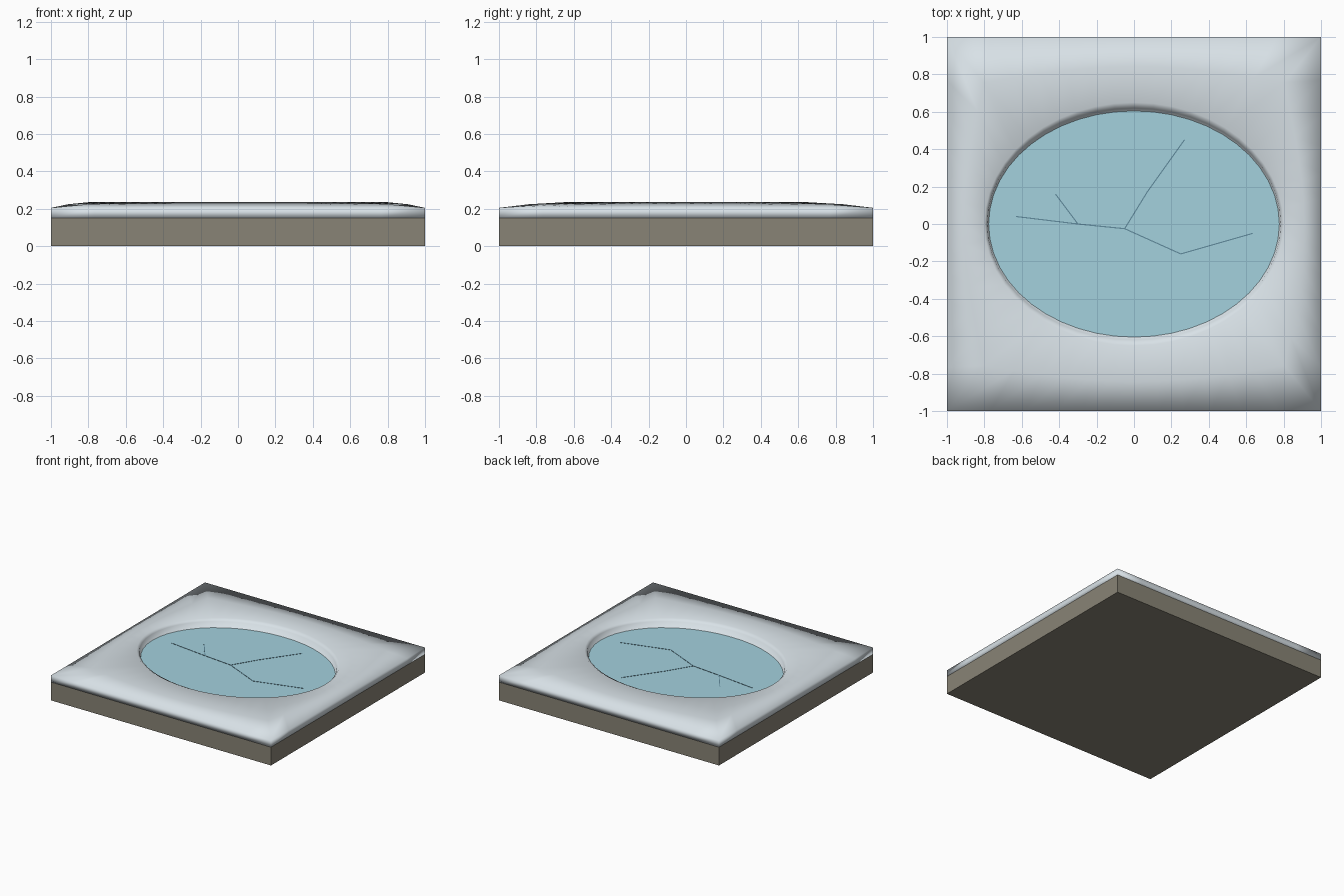
import bpy, bmesh, math
from mathutils import Vector

if "Cube" in bpy.data.objects:
    bpy.data.objects.remove(bpy.data.objects["Cube"])

SEG = 48
ICE_Z = 0.172


def material(name, rgb):
    m = bpy.data.materials.new(name)
    m.diffuse_color = (*rgb, 1)
    m.use_nodes = True
    m.node_tree.nodes["Principled BSDF"].inputs["Base Color"].default_value = m.diffuse_color
    return m


EARTH = material("grey earth", (0.25, 0.23, 0.18))
SNOW = material("snow", (0.82, 0.90, 0.95))
ICE = material("ice blue", (0.37, 0.64, 0.73))
CRACK = material("crack blue", (0.12, 0.26, 0.34))


def finish(name, bm, mat, smooth=False):
    bmesh.ops.recalc_face_normals(bm, faces=bm.faces[:])
    me = bpy.data.meshes.new(name)
    bm.to_mesh(me)
    bm.free()
    me.materials.append(mat)
    for p in me.polygons:
        p.use_smooth = smooth
    ob = bpy.data.objects.new(name, me)
    bpy.context.collection.objects.link(ob)
    return ob


def angles():
    return [2 * math.pi * i / SEG for i in range(SEG)]


def ellipse(rx, ry, z):
    return [(rx * math.cos(a), ry * math.sin(a), z) for a in angles()]


def square(h, z):
    pts = []
    for a in angles():
        c, s = math.cos(a), math.sin(a)
        k = h / max(abs(c), abs(s))
        pts.append((c * k, s * k, z))
    return pts


def blend(a, b, t, z):
    return [(p[0] + (q[0] - p[0]) * t, p[1] + (q[1] - p[1]) * t, z) for p, q in zip(a, b)]


def loft(name, rings, mat, smooth):
    bm = bmesh.new()
    loops = [[bm.verts.new(p) for p in r] for r in rings]
    for a, b in zip(loops, loops[1:]):
        for i in range(SEG):
            j = (i + 1) % SEG
            bm.faces.new((a[i], a[j], b[j], b[i]))
    bm.faces.new(loops[0])
    bm.faces.new(loops[-1])
    return finish(name, bm, mat, smooth)


# Earth slab
bm = bmesh.new()
bmesh.ops.create_cube(bm, size=1)
for v in bm.verts:
    v.co = (v.co.x * 2, v.co.y * 2, (v.co.z + 0.5) * 0.15)
finish("earth_slab", bm, EARTH)

# Soft snow bank, rising to a rim and dropping into the pond
edge = square(1.0, 0.205)
rim = ellipse(0.80, 0.65, 0.235)
loft("snow_bank", [
    square(1.0, 0.15),
    edge,
    blend(edge, rim, 0.45, 0.224),
    rim,
    ellipse(0.785, 0.62, 0.218),
    ellipse(0.774, 0.599, 0.155),
], SNOW, True)

# Frozen pond surface
loft("pond_ice", [ellipse(0.777, 0.605, 0.152), ellipse(0.777, 0.605, ICE_Z)], ICE, False)

# Thin cracks in the ice
cracks = [
    [(-0.63, 0.04), (-0.30, 0.0), (-0.05, -0.025), (0.25, -0.16), (0.635, -0.05)],
    [(-0.05, -0.025), (0.07, 0.17), (0.27, 0.45)],
    [(-0.42, 0.16), (-0.30, 0.0)],
]
bm = bmesh.new()
for path in cracks:
    for p, q in zip(path, path[1:]):
        p, q = Vector((*p, ICE_Z - 0.001)), Vector((*q, ICE_Z - 0.001))
        d = (q - p).normalized()
        side = Vector((-d.y, d.x, 0)) * 0.003
        f = bm.faces.new([bm.verts.new(c) for c in (p - side, q - side, q + side, p + side)])
        up = bmesh.ops.extrude_face_region(bm, geom=[f])
        for g in up["geom"]:
            if isinstance(g, bmesh.types.BMVert):
                g.co.z += 0.003
finish("ice_cracks", bm, CRACK)
